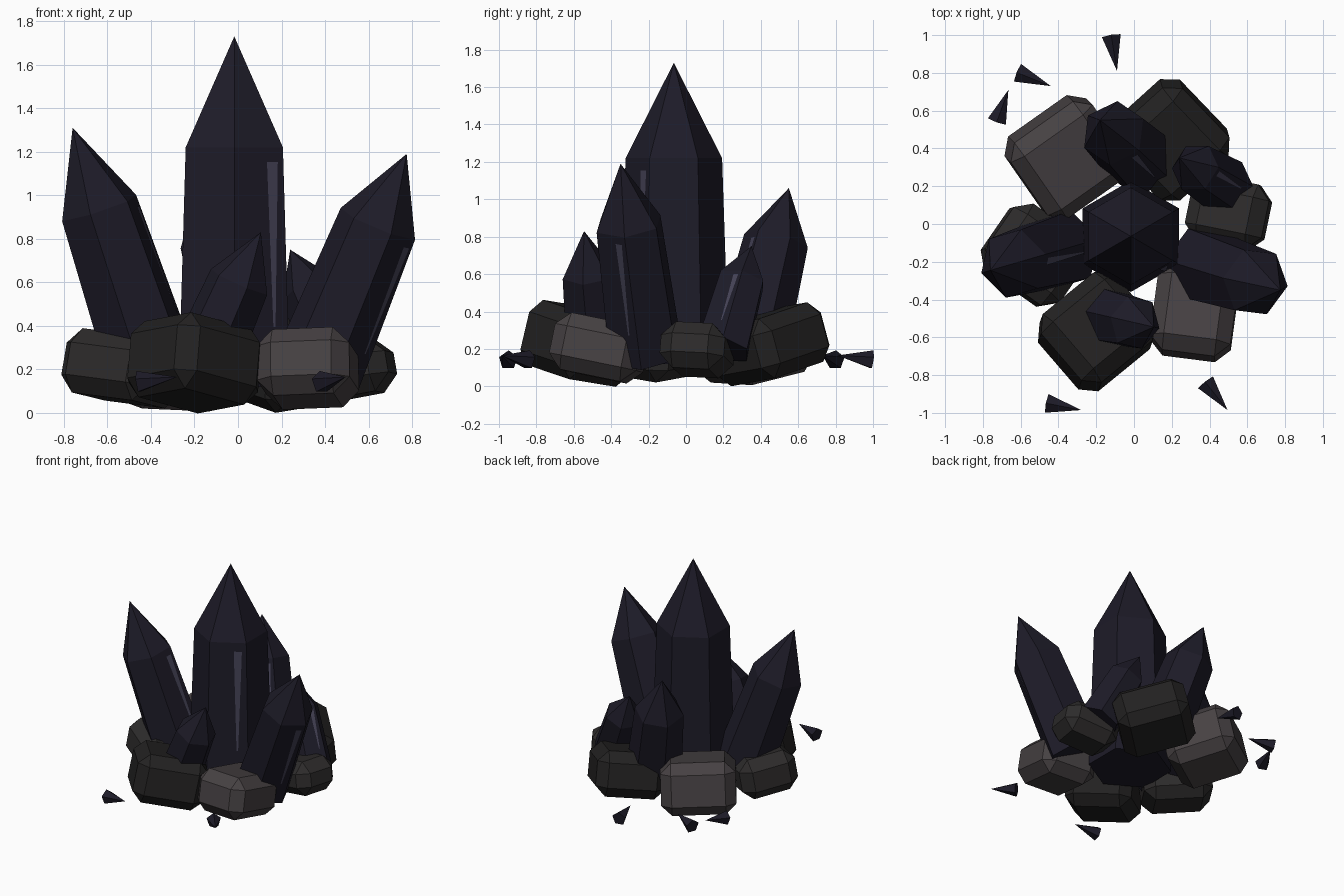
import bpy, bmesh
from math import cos, sin, pi, radians, atan2
from mathutils import Vector, Matrix

if "Cube" in bpy.data.objects:
    bpy.data.objects.remove(bpy.data.objects["Cube"])


def material(name, r, g, b):
    m = bpy.data.materials.new(name)
    m.diffuse_color = (r, g, b, 1)
    m.use_nodes = True
    m.node_tree.nodes["Principled BSDF"].inputs["Base Color"].default_value = m.diffuse_color
    return m


CRYSTAL = material("dark_crystal", 0.0125, 0.011, 0.021)
GLINT = material("pale_glint", 0.06, 0.056, 0.095)
STONES = [material("stone_dark", 0.0165, 0.0155, 0.0155),
          material("stone_mid", 0.026, 0.024, 0.024),
          material("stone_light", 0.062, 0.053, 0.056)]


def finish(bm, name, mat):
    bmesh.ops.recalc_face_normals(bm, faces=bm.faces)
    me = bpy.data.meshes.new(name)
    bm.to_mesh(me)
    bm.free()
    me.materials.append(mat)
    ob = bpy.data.objects.new(name, me)
    bpy.context.collection.objects.link(ob)
    return ob


def crystal(name, base, tip, r0, r1, point, phase=None, glint=True):
    """Six-sided prism with a pointed cap, leaning from base to tip."""
    base, tip = Vector(base), Vector(tip)
    axis = tip - base
    length = axis.length
    rot = Vector((0, 0, 1)).rotation_difference(axis)
    phase = atan2(axis.y, axis.x) if phase is None else radians(phase)
    body = length - point

    def ring(r, h):
        return [base + rot @ Vector((r * cos(phase + i * pi / 3), r * sin(phase + i * pi / 3), h))
                for i in range(6)]
    bm = bmesh.new()
    lo, hi = ring(r0, 0), ring(r1, body)
    a = [bm.verts.new(p) for p in lo]
    b = [bm.verts.new(p) for p in hi]
    top = bm.verts.new(tip)
    bm.faces.new(a[::-1])
    for i in range(6):
        j = (i + 1) % 6
        bm.faces.new((a[i], a[j], b[j], b[i]))
        bm.faces.new((b[i], b[j], top))
    finish(bm, name, CRYSTAL)
    if not glint:
        return
    # thin tapering highlight on the side facing right and forward
    look = Vector((0.8, -0.6, 0)) if phase != pi / 2 else Vector((0.5, -0.87, 0))
    mid = base + axis.normalized() * body
    i = max(range(6), key=lambda k: ((hi[k] + hi[(k + 1) % 6]) / 2 - mid).dot(look))
    j = (i + 1) % 6
    out = ((hi[i] + hi[j]) / 2 - mid).normalized() * 0.003

    def on_face(u, v):
        return lo[i].lerp(lo[j], u).lerp(hi[i].lerp(hi[j], u), v) + out
    bm = bmesh.new()
    bm.faces.new([bm.verts.new(on_face(u, v)) for u, v in
                  ((0.66, 0.94), (0.72, 0.25), (0.76, 0.25), (0.88, 0.94))])
    finish(bm, name + "_glint", GLINT)


# crystals
crystal("main_crystal", (-0.017, -0.065, 0.12), (-0.017, -0.065, 1.73), 0.295, 0.258, 0.51, 90)
crystal("left_crystal", (-0.38, -0.135, 0.16), (-0.76, -0.245, 1.31), 0.215, 0.187, 0.39)
crystal("right_crystal", (0.355, -0.215, 0.17), (0.775, -0.35, 1.19), 0.21, 0.187, 0.35, -8)
crystal("back_crystal", (0.04, 0.34, 0.20), (-0.18, 0.55, 1.06), 0.20, 0.175, 0.30, 145)
crystal("front_crystal", (-0.18, -0.48, 0.18), (0.105, -0.545, 0.83), 0.165, 0.145, 0.25, glint=False)
crystal("inner_crystal", (0.49, 0.195, 0.2), (0.24, 0.35, 0.75), 0.155, 0.135, 0.21, 178)


def rock(name, centre, size, yaw, tilt, roll, shade):
    """Chamfered block whose outer side is lifted."""
    c = Vector(centre)
    out = Vector((c.x, c.y, 0)).normalized()
    bm = bmesh.new()
    bmesh.ops.create_cube(bm, size=1, matrix=Matrix.Diagonal((*size, 1)))
    bmesh.ops.bevel(bm, geom=bm.edges[:], offset=0.075, segments=1, affect='EDGES')
    m = (Matrix.Translation(c)
         @ Matrix.Rotation(radians(roll), 4, out)
         @ Matrix.Rotation(radians(tilt), 4, out.cross(Vector((0, 0, 1))))
         @ Matrix.Rotation(radians(yaw), 4, 'Z'))
    bmesh.ops.transform(bm, matrix=m, verts=bm.verts)
    finish(bm, name, STONES[shade])


# ring of rocks
rock("rock_back_left", (-0.355, 0.355, 0.235), (0.53, 0.50, 0.38), 35, 12, 0, 2)
rock("rock_back_right", (0.19, 0.445, 0.225), (0.52, 0.50, 0.33), -46, 12, 10, 0)
rock("rock_right", (0.50, 0.06, 0.195), (0.42, 0.35, 0.25), -12, 9, -6, 1)
rock("rock_front_right", (0.32, -0.465, 0.205), (0.43, 0.48, 0.31), -8, 10, -6, 2)
rock("rock_front_left", (-0.20, -0.57, 0.23), (0.51, 0.48, 0.36), 40, 14, 0, 0)
rock("rock_left", (-0.525, -0.165, 0.205), (0.49, 0.42, 0.30), -35, 10, 0, 1)


def shard(name, base, tip):
    b, t = Vector(base), Vector(tip)
    d = t - b
    bm = bmesh.new()
    bmesh.ops.create_cone(bm, cap_ends=True, segments=5, radius1=0.053, radius2=0, depth=d.length)
    bmesh.ops.transform(bm, verts=bm.verts, matrix=Matrix.Translation((b + t) / 2)
                        @ d.to_track_quat('Z', 'Y').to_matrix().to_4x4())
    finish(bm, name, CRYSTAL)


# loose shards lying around the cluster
SHARDS = [((-0.12, 0.995), (-0.09, 0.81)), ((-0.615, 0.80), (-0.44, 0.73)),
          ((-0.725, 0.545), (-0.665, 0.71)), ((-0.46, -0.95), (-0.28, -0.985)),
          ((0.38, -0.84), (0.495, -0.985))]
for n, (b, t) in enumerate(SHARDS):
    shard(f"shard_{n + 1}", (*b, 0.14), (*t, 0.165))
